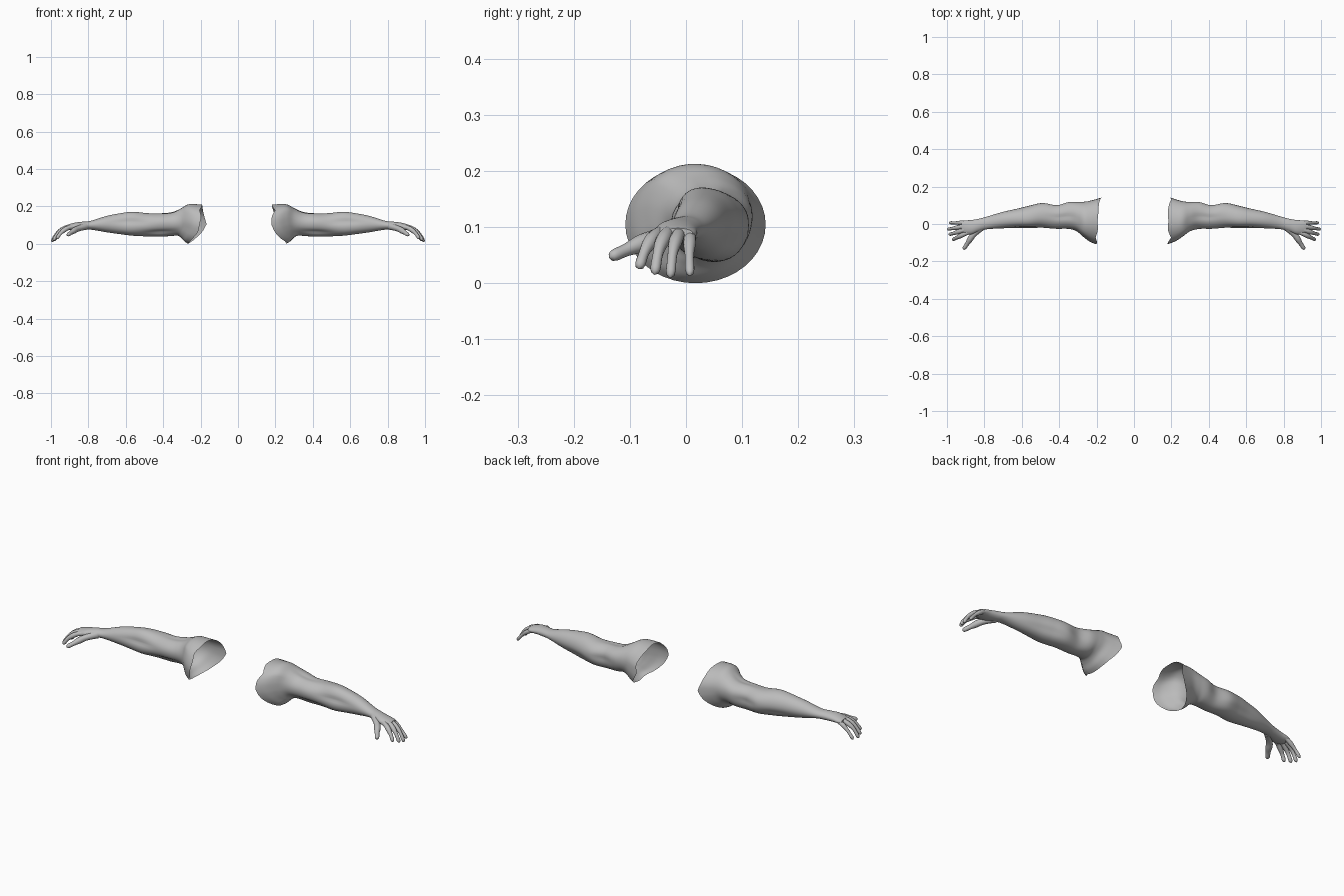
import bpy, bmesh, math
from mathutils import Vector

skin = bpy.data.materials.new("neutral grey")
skin.diffuse_color = (0.5, 0.5, 0.5, 1)
SEG = 40

# Arm cross-sections: x, y min, y max, z min, z max
SECTIONS = [
    (0.18, -0.108, 0.142, 0.000, 0.209), (0.22, -0.092, 0.130, 0.012, 0.210),
    (0.26, -0.066, 0.120, 0.032, 0.207), (0.30, -0.038, 0.117, 0.044, 0.190),
    (0.35, -0.024, 0.115, 0.044, 0.172), (0.41, -0.020, 0.102, 0.041, 0.165),
    (0.485, -0.018, 0.114, 0.040, 0.163), (0.56, -0.021, 0.098, 0.043, 0.168),
    (0.62, -0.020, 0.083, 0.050, 0.163), (0.70, -0.023, 0.065, 0.061, 0.149),
    (0.785, -0.028, 0.040, 0.075, 0.123), (0.83, -0.040, 0.028, 0.074, 0.118),
    (0.87, -0.055, 0.021, 0.072, 0.113), (0.905, -0.052, 0.019, 0.073, 0.104),
    (0.922, -0.040, 0.012, 0.080, 0.098)]

# Muscles: centre x, angle (0 back, 90 top, 180 front, 270 below), length, angular width, height
MUSCLES = [
    (0.42, 165, 0.07, 32, 0.007), (0.36, 30, 0.07, 30, 0.006),
    (0.40, 300, 0.08, 32, 0.006), (0.56, 120, 0.09, 28, 0.006),
    (0.58, 215, 0.08, 30, 0.006), (0.26, 125, 0.05, 45, 0.007),
    (0.37, 95, 0.08, 14, -0.006), (0.42, 222, 0.08, 14, -0.008),
    (0.57, 168, 0.08, 13, -0.006), (0.43, 0, 0.06, 16, -0.005),
    (0.57, 330, 0.09, 18, -0.005)]

# Torn shoulder opening: x at even steps of angle, starting at the back
EDGES = {1: [.190, .200, .188, .180, .184, .180, .198, .180, .178, .195, .225, .262, .258, .255, .240, .212],
         -1: [.168, .180, .188, .190, .195, .192, .205, .196, .205, .212, .240, .262, .268, .255, .225, .190]}


def smooth(rows, t):
    """Catmull-Rom through rows at parameter t."""
    i = min(int(t), len(rows) - 2)
    f = t - i
    p0, p1, p2, p3 = (rows[max(0, min(len(rows) - 1, i + k))] for k in (-1, 0, 1, 2))
    return [0.5 * (2 * b + (c - a) * f + (2 * a - 5 * b + 4 * c - d) * f * f
                   + (3 * b - a - 3 * c + d) * f ** 3) for a, b, c, d in zip(p0, p1, p2, p3)]


def loft(name, rings, start_cap, end_cap):
    bm = bmesh.new()
    vs = [[bm.verts.new(p) for p in ring] for ring in rings]
    n = len(rings[0])
    for a, b in zip(vs, vs[1:]):
        for j in range(n):
            k = (j + 1) % n
            bm.faces.new((a[j], a[k], b[k], b[j]))
    if start_cap:
        bm.faces.new(vs[0])
    if end_cap:
        bm.faces.new(vs[-1])
    bmesh.ops.recalc_face_normals(bm, faces=bm.faces)
    me = bpy.data.meshes.new(name)
    bm.to_mesh(me)
    bm.free()
    me.materials.append(skin)
    ob = bpy.data.objects.new(name, me)
    bpy.context.collection.objects.link(ob)
    bpy.context.view_layer.objects.active = ob
    ob.select_set(True)
    bpy.ops.object.shade_smooth_by_angle(angle=math.radians(50))
    ob.select_set(False)


def arm(name, side):
    edge = EDGES[side]
    rings, steps = [], 84
    for s in range(steps + 1):
        x, y0, y1, z0, z1 = smooth(SECTIONS, s / steps * (len(SECTIONS) - 1))
        ring = []
        for j in range(SEG):
            deg = 360 * j / SEG
            a = math.radians(deg)
            bump = 0
            for mx, ma, ml, mw, mh in MUSCLES:
                d = (deg - ma + 180) % 360 - 180
                bump += mh * math.exp(-((x - mx) / ml) ** 2 - (d / mw) ** 2)
            # Follow the uneven shoulder opening
            e = deg / 360 * len(edge)
            i = int(e) % len(edge)
            ex = edge[i] + (edge[(i + 1) % len(edge)] - edge[i]) * (e - int(e))
            px = x if x > 0.34 else 0.34 - (0.34 - x) * (0.34 - ex) / 0.16
            py = (y0 + y1) / 2 + ((y1 - y0) / 2 + bump) * math.cos(a)
            pz = (z0 + z1) / 2 + ((z1 - z0) / 2 + bump) * math.sin(a)
            ring.append((side * px, py, max(pz, 0)))
        rings.append(ring)
    loft(name, rings, False, True)


def finger(name, side, pts, r0, r1):
    rings, steps, n = [], 20, 14
    for s in range(steps + 1):
        t = s / steps
        c = Vector(smooth(pts, t * (len(pts) - 1)))
        d = (Vector(smooth(pts, min(1, t + .02) * (len(pts) - 1)))
             - Vector(smooth(pts, max(0, t - .02) * (len(pts) - 1)))).normalized()
        u = d.cross(Vector((0, 0, 1))).normalized()
        w = u.cross(d)
        r = r0 + (r1 - r0) * t + 0.0012 * math.cos(t * 4 * math.pi)
        if t > 0.84:    # rounded fingertip
            r *= math.sqrt(max(0.03, 1 - ((t - 0.84) / 0.16) ** 2))
        ring = []
        for j in range(n):
            a = 2 * math.pi * j / n
            p = c + (u * math.cos(a) + w * math.sin(a)) * r
            ring.append((side * p.x, p.y, p.z))
        rings.append(ring)
    loft(name, rings, True, True)


FINGERS = {
    "thumb": ([(.815, -.016, .094), (.862, -.062, .078), (.888, -.100, .062), (.912, -.136, .046)], .019, .010),
    "index_finger": ([(.865, -.036, .092), (.908, -.054, .085), (.945, -.072, .060), (.970, -.084, .026)], .014, .009),
    "middle_finger": ([(.865, -.022, .094), (.915, -.034, .088), (.958, -.048, .060), (.988, -.056, .016)], .014, .009),
    "ring_finger": ([(.865, -.008, .094), (.915, -.013, .088), (.965, -.023, .058), (.996, -.028, .010)], .013, .0085),
    "little_finger": ([(.860, .006, .092), (.908, .007, .084), (.950, .006, .056), (.988, .007, .014)], .012, .008)}

for label, side in (("left", 1), ("right", -1)):
    arm(label + "_arm", side)
    for part, (pts, r0, r1) in FINGERS.items():
        finger(label + "_" + part, side, pts, r0, r1)
